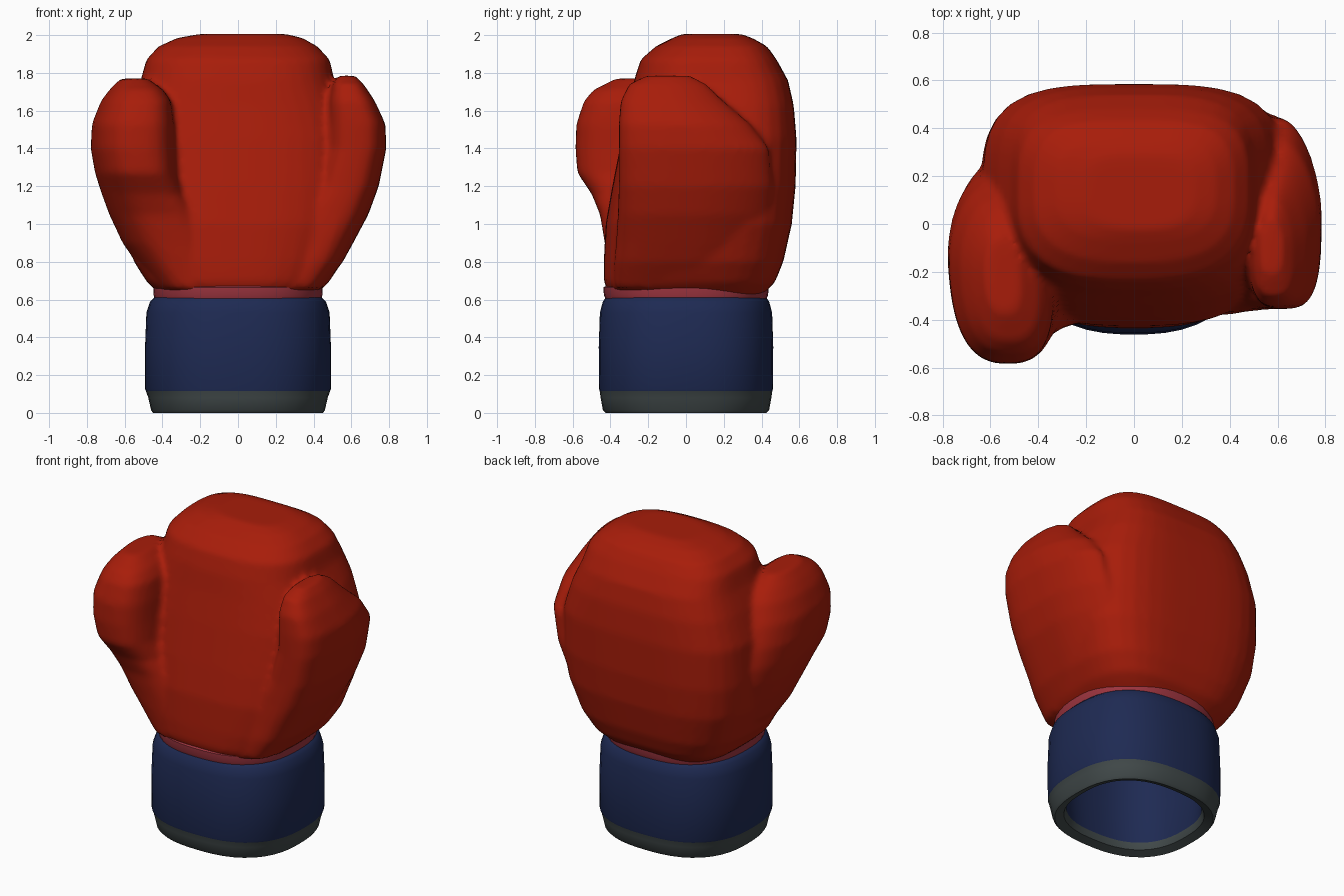
import bpy, bmesh, math

if "Cube" in bpy.data.objects:
    bpy.data.objects.remove(bpy.data.objects["Cube"])


def material(name, rgb):
    m = bpy.data.materials.new(name)
    m.diffuse_color = (*rgb, 1)
    m.use_nodes = True
    m.node_tree.nodes["Principled BSDF"].inputs["Base Color"].default_value = m.diffuse_color
    return m


RED = material("red leather", (0.39, 0.012, 0.003))
NAVY = material("navy cuff", (0.013, 0.023, 0.086))
GREY = material("grey trim", (0.052, 0.066, 0.067))
PINK = material("pink lining", (0.34, 0.035, 0.05))


def ring(bm, z, x0, x1, y0, y1, powers, skew=0, n=48):
    """Rounded-box ring at height z; powers = (front, back) squareness."""
    verts = []
    for i in range(n):
        a = 2 * math.pi * i / n
        c, s = math.cos(a), math.sin(a)
        power = powers[0] if s < 0 else powers[1]
        r = (abs(c) ** power + abs(s) ** power) ** (-1 / power)
        dy = r * s * (y1 - y0) / 2
        x = (x0 + x1) / 2 + r * c * (x1 - x0) / 2 + skew * dy
        verts.append(bm.verts.new((x, (y0 + y1) / 2 + dy, z)))
    return verts


def loft(name, rows, powers, mats, skew=0, mat_rule=None):
    """Skin a stack of rings and cap both ends."""
    bm = bmesh.new()
    rings = [ring(bm, *row, powers, skew) for row in rows]
    n = len(rings[0])
    for k, (a, b) in enumerate(zip(rings, rings[1:])):
        for i in range(n):
            f = bm.faces.new((a[i], a[(i + 1) % n], b[(i + 1) % n], b[i]))
            f.material_index = mat_rule(k) if mat_rule else 0
    bm.faces.new(rings[0][::-1])
    bm.faces.new(rings[-1])
    bmesh.ops.recalc_face_normals(bm, faces=bm.faces[:])
    me = bpy.data.meshes.new(name)
    bm.to_mesh(me)
    bm.free()
    for m in mats:
        me.materials.append(m)
    ob = bpy.data.objects.new(name, me)
    bpy.context.collection.objects.link(ob)
    return ob


def select(obs, active):
    bpy.ops.object.select_all(action='DESELECT')
    for o in obs:
        o.select_set(True)
    bpy.context.view_layer.objects.active = active


# main mitt: z, x min, x max, y min, y max
mitt = loft("mitt", [
    (0.61, -.38, .38, -.38, .39), (0.65, -.435, .435, -.415, .43),
    (0.69, -.48, .48, -.435, .47), (0.80, -.55, .55, -.435, .515),
    (1.0, -.62, .62, -.425, .56), (1.2, -.64, .64, -.39, .58),
    (1.45, -.63, .63, -.34, .585), (1.63, -.57, .57, -.30, .57),
    (1.76, -.515, .51, -.275, .54), (1.87, -.485, .485, -.24, .48),
    (1.94, -.42, .42, -.16, .43), (1.985, -.32, .34, -.07, .35),
    (2.006, -.2, .25, -.02, .29)], (2.8, 3.5), [RED])

# thumb on the left, bulging forward
thumb = loft("thumb", [
    (0.66, -.44, -.1, -.40, .33), (0.9, -.61, -.13, -.43, .33),
    (1.05, -.68, -.2, -.455, .31), (1.16, -.72, -.28, -.50, .29),
    (1.27, -.755, -.33, -.575, .26), (1.4, -.778, -.34, -.585, .22),
    (1.53, -.772, -.345, -.58, .17), (1.65, -.725, -.36, -.54, .11),
    (1.71, -.68, -.40, -.49, .05), (1.77, -.62, -.48, -.37, -.06)],
    (2.7, 1.9), [RED], skew=-.08)

# padded lobe on the right
lobe = loft("side_lobe", [
    (0.66, .1, .45, -.38, .40), (0.8, .15, .555, -.38, .43),
    (0.9, .2, .61, -.37, .45), (1.05, .3, .69, -.36, .46),
    (1.2, .40, .745, -.355, .46), (1.4, .46, .785, -.355, .44),
    (1.53, .47, .78, -.355, .34), (1.65, .48, .725, -.345, .20),
    (1.74, .50, .665, -.30, .11), (1.785, .53, .62, -.21, .03)],
    (3.2, 1.7), [RED])

# weld the padded parts into one soft skin
select([mitt, thumb, lobe], mitt)
bpy.ops.object.join()
mitt.name = "glove_body"
rm = mitt.modifiers.new("weld", 'REMESH')
rm.mode = 'VOXEL'
rm.voxel_size = 0.02
rm.use_smooth_shade = True
sm = mitt.modifiers.new("soften", 'SMOOTH')
sm.factor = 0.5
sm.iterations = 4
select([mitt], mitt)
bpy.ops.object.convert(target='MESH')
mitt.data.materials.clear()
mitt.data.materials.append(RED)
for p in mitt.data.polygons:
    p.material_index = 0
bpy.ops.object.shade_smooth_by_angle(angle=math.radians(50))


def band(z, hx, hy):
    return (z, -hx, hx, -hy, hy)


# hollow cuff: inner ceiling, down the inside, round the rim, up the outside
cuff = loft("cuff", [
    band(.58, .38, .36), band(.30, .40, .38), band(.06, .385, .36),
    band(.02, .40, .375), band(0, .45, .425), band(.015, .46, .44),
    band(.08, .475, .452), band(.115, .487, .457), band(.125, .492, .46),
    band(.35, .492, .462), band(.53, .485, .456), band(.59, .465, .44),
    band(.615, .44, .42), band(.62, .40, .39)], (2.5, 2.5), [NAVY, GREY],
    mat_rule=lambda k: 1 if 2 <= k <= 6 else 0)
select([cuff], cuff)
bpy.ops.object.shade_smooth_by_angle(angle=math.radians(40))

# lining strip showing between the cuff and the mitt
lining = loft("wrist_lining", [
    band(.60, .44, .425), band(.625, .447, .435), band(.665, .448, .437),
    band(.68, .42, .41)], (2.5, 2.5), [PINK])
select([lining], lining)
bpy.ops.object.shade_smooth_by_angle(angle=math.radians(40))
